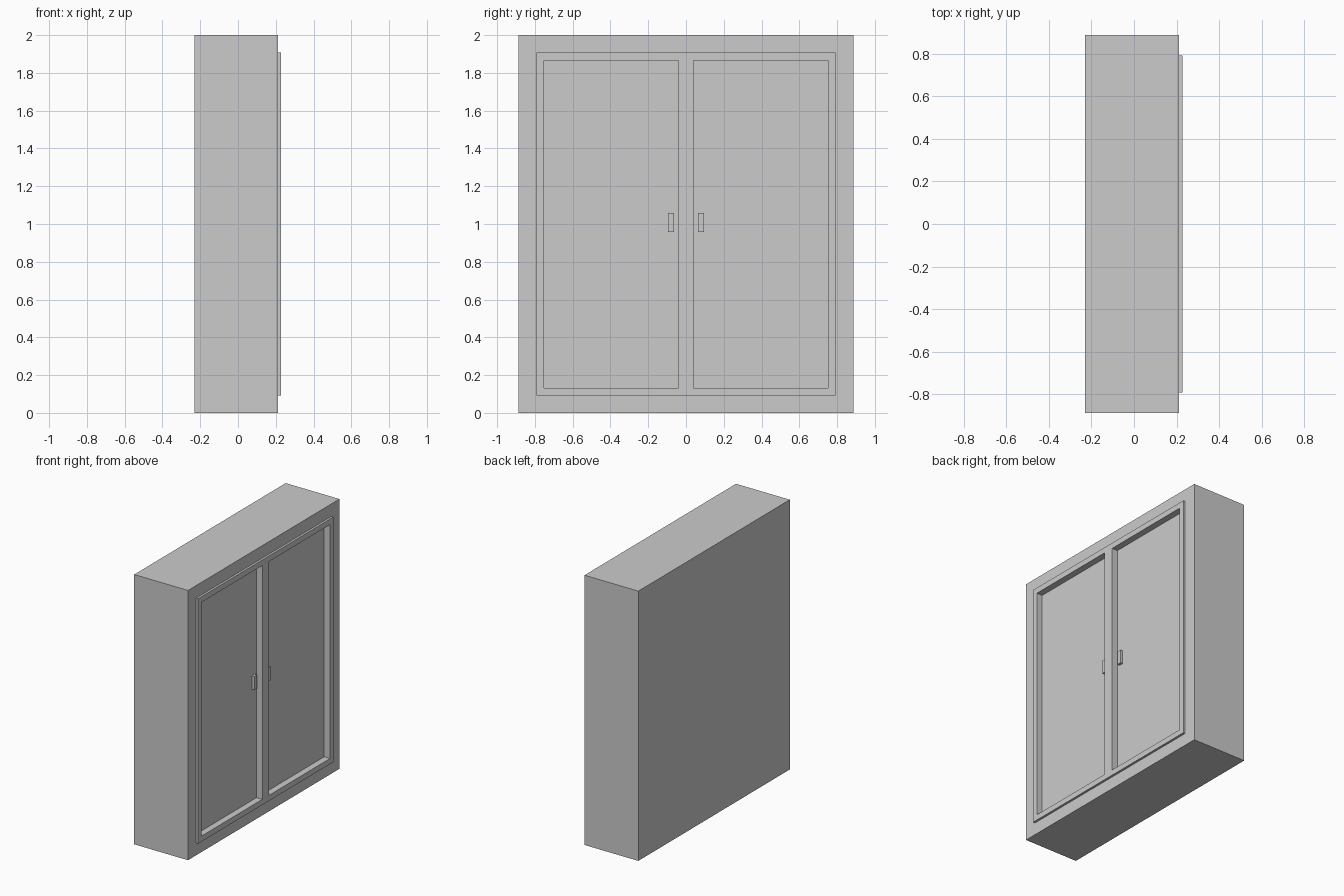
import bpy, bmesh
from mathutils import Vector

if "Cube" in bpy.data.objects:
    bpy.data.objects.remove(bpy.data.objects["Cube"])

BACK, FACE, FRONT = -0.23, 0.211, 0.2275   # carcass back, carcass face, frame face
POCKET, DOOR = 0.16, 0.18                  # pocket floor, door face
FY, FZ0, FZ1 = 0.791, 0.091, 1.907         # outline of the door frame


def finish(name, bm):
    bmesh.ops.recalc_face_normals(bm, faces=bm.faces)
    mesh = bpy.data.meshes.new(name)
    bm.to_mesh(mesh)
    bm.free()
    ob = bpy.data.objects.new(name, mesh)
    bpy.context.collection.objects.link(ob)
    return ob


def slab(name, x0, x1, ys, zs, holes=()):
    """Slab across a y/z grid, leaving out the listed cells."""
    bm = bmesh.new()
    v = {(i, j): bm.verts.new((x0, y, z))
         for i, y in enumerate(ys) for j, z in enumerate(zs)}
    for i in range(len(ys) - 1):
        for j in range(len(zs) - 1):
            if (i, j) not in holes:
                bm.faces.new((v[i, j], v[i + 1, j], v[i + 1, j + 1], v[i, j + 1]))
    ext = bmesh.ops.extrude_face_region(bm, geom=bm.faces[:], use_keep_orig=True)
    new = [g for g in ext["geom"] if isinstance(g, bmesh.types.BMVert)]
    bmesh.ops.translate(bm, verts=new, vec=(x1 - x0, 0, 0))
    return finish(name, bm)


def pocket_box(name):
    """Cabinet box with a shallow pocket sunk into its +x face."""
    bm = bmesh.new()
    bmesh.ops.create_cube(bm, size=1)
    bmesh.ops.scale(bm, verts=bm.verts, vec=(FACE - BACK, 1.774, 2.0))
    bmesh.ops.translate(bm, verts=bm.verts, vec=((FACE + BACK) / 2, 0, 1))
    bm.normal_update()
    face = max(bm.faces, key=lambda f: f.normal.x)
    bmesh.ops.inset_region(bm, faces=[face], thickness=0.09)
    for vert in face.verts:
        vert.co = Vector((FACE, FY if vert.co.y > 0 else -FY,
                          FZ1 if vert.co.z > 1 else FZ0))
    ext = bmesh.ops.extrude_discrete_faces(bm, faces=[face])
    bmesh.ops.translate(bm, verts=ext["faces"][0].verts, vec=(POCKET - FACE, 0, 0))
    return finish(name, bm)


# Cabinet body
pocket_box("carcass")

# Raised frame with two openings and a centre stile
slab("door_frame", DOOR, FRONT, (-FY, -0.753, -0.04, 0.04, 0.753, FY),
     (FZ0, 0.132, 1.865, FZ1), holes={(1, 1), (3, 1)})

# Doors and their pulls, one pair per side
for side, s in (("left", -1), ("right", 1)):
    slab(side + "_door", POCKET, DOOR, sorted((s * 0.002, s * FY)), (FZ0, FZ1))
    slab(side + "_handle", DOOR, DOOR + 0.02, sorted((s * 0.063, s * 0.095)),
         (0.957, 1.057))
